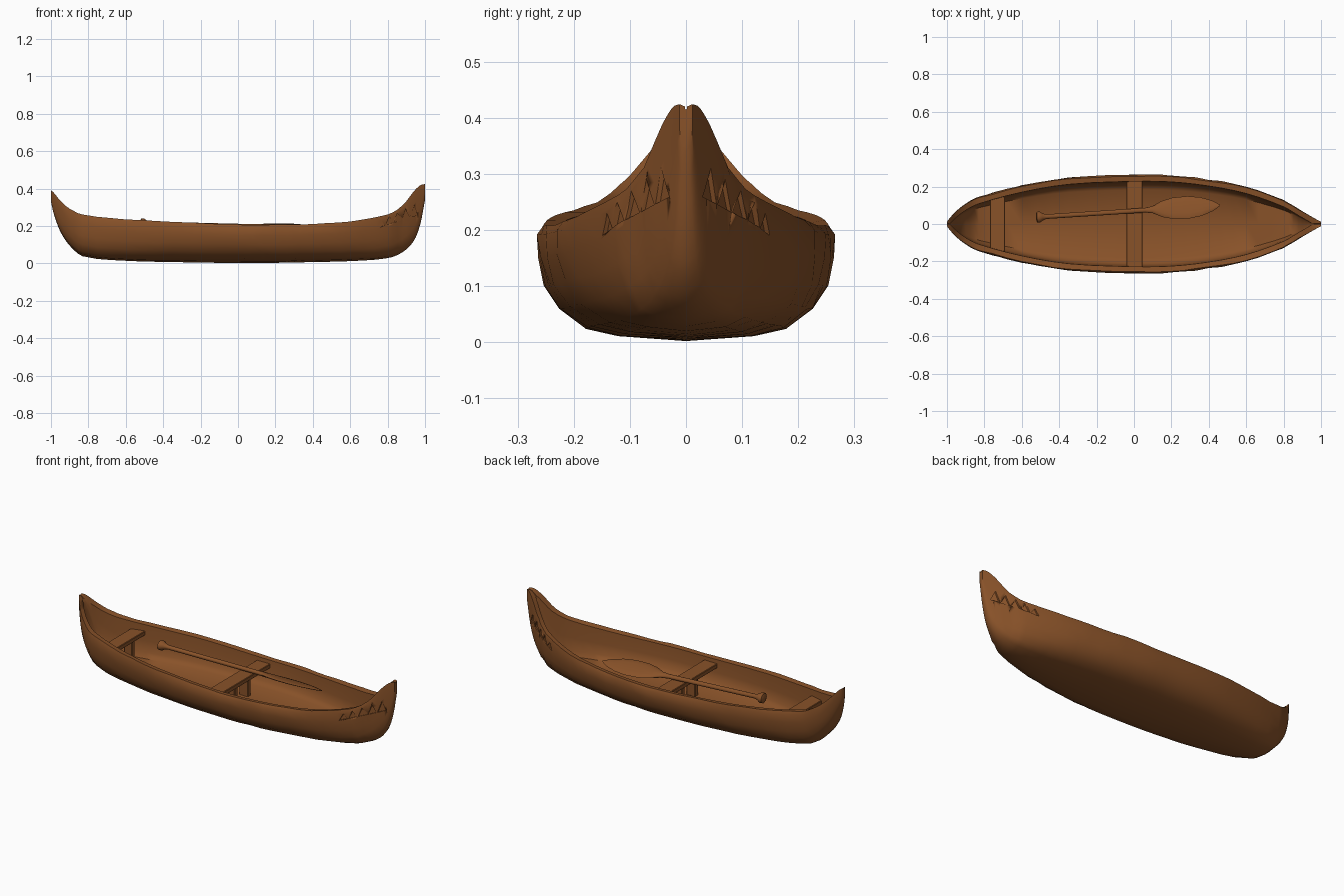
import bpy, bmesh, math, random
from mathutils import Vector, Matrix

random.seed(4)
cube = bpy.data.objects.get("Cube")
if cube:
    bpy.data.objects.remove(cube, do_unlink=True)

wood = bpy.data.materials.new("brown wood")
wood.use_nodes = True
wood.diffuse_color = (0.25, 0.085, 0.022, 1)
wood.node_tree.nodes["Principled BSDF"].inputs["Base Color"].default_value = wood.diffuse_color


def finish(name, bm, angle=40):
    bmesh.ops.recalc_face_normals(bm, faces=bm.faces)
    mesh = bpy.data.meshes.new(name)
    bm.to_mesh(mesh)
    bm.free()
    mesh.materials.append(wood)
    obj = bpy.data.objects.new(name, mesh)
    bpy.context.collection.objects.link(obj)
    bpy.ops.object.select_all(action="DESELECT")
    obj.select_set(True)
    bpy.context.view_layer.objects.active = obj
    bpy.ops.object.shade_smooth_by_angle(angle=math.radians(angle))
    return obj


def loft(rings):
    """Skin closed rings of equal length and cap both ends."""
    bm = bmesh.new()
    loops = [[bm.verts.new(p) for p in ring] for ring in rings]
    count = len(loops[0])
    for a, b in zip(loops, loops[1:]):
        for i in range(count):
            j = (i + 1) % count
            bm.faces.new((a[i], a[j], b[j], b[i]))
    bm.faces.new(loops[0])
    bm.faces.new(loops[-1])
    return bm


# Hull stations: x, half width, rim height, keel height
STATIONS = [
    (-1, .012, .39, .33), (-.985, .032, .378, .265), (-.95, .07, .335, .17),
    (-.9, .108, .292, .095), (-.83, .143, .262, .038), (-.6, .205, .236, .014),
    (-.35, .247, .222, .007), (0, .263, .207, .002), (.2, .26, .207, .003),
    (.4, .238, .211, .007), (.6, .198, .224, .012), (.8, .127, .262, .028),
    (.88, .08, .31, .06), (.94, .045, .385, .12), (.975, .025, .418, .21),
    (1, .012, .424, .34)]


def station(x):
    """Smoothly interpolate the hull measures at x."""
    last = len(STATIONS) - 1
    k = next((i for i in range(last) if x <= STATIONS[i + 1][0]), last - 1)
    a, b = STATIONS[k], STATIONS[k + 1]
    before, after = STATIONS[max(k - 1, 0)], STATIONS[min(k + 2, last)]
    step = b[0] - a[0]
    t = (x - a[0]) / step
    result = []
    for c in (1, 2, 3):
        m0 = (b[c] - before[c]) / (b[0] - before[0]) * step
        m1 = (after[c] - a[c]) / (after[0] - a[0]) * step
        result.append((2*t**3 - 3*t**2 + 1) * a[c] + (t**3 - 2*t**2 + t) * m0
                      + (3*t**2 - 2*t**3) * b[c] + (t**3 - t**2) * m1)
    return result


# Outer section from the keel to the rim, as fractions of width and height
OUTER = [(.45, .04), (.68, .11), (.86, .28), (.95, .48), (1, .72), (1, .92), (.97, 1)]


def outer_width(x, z):
    """Half width of the hull skin at a given height."""
    width, rim, keel = station(x)
    h = (z - keel) / (rim - keel)
    points = [(0, 0)] + OUTER
    for (w0, h0), (w1, h1) in zip(points, points[1:]):
        if h <= h1:
            return width * (w0 + (w1 - w0) * max(h - h0, 0) / (h1 - h0))
    return width * OUTER[-1][0]


def hull_ring(x):
    width, rim, keel = station(x)
    rough = .003 if abs(x) < .9 else 0

    def jitter():
        return random.uniform(-rough, rough)

    inside = max(width - .035, .002)
    depth = min(1, max(0, (inside - .004) / .05))
    floor = (rim - .008) * (1 - depth) + max(.06, keel + .03) * depth
    lip = rim - .004
    half = [(width * w + jitter(), keel + (rim - keel) * h + jitter() / 2) for w, h in OUTER]
    half += [(inside, lip), (inside * .98, floor + (lip - floor) * .5),
             (inside * .93, floor + (lip - floor) * .15), (inside * .8, floor)]
    ring = [(x, 0, keel)] + [(x, y, z) for y, z in half]
    ring += [(x, 0, floor - .002)] + [(x, -y, z) for y, z in reversed(half)]
    return ring


xs = [a[0] + (b[0] - a[0]) * i / 3 for a, b in zip(STATIONS, STATIONS[1:]) for i in range(3)]
hull = finish("hull", loft([hull_ring(x) for x in xs + [1]]), 50)

# Carved zigzag teeth on both sides of the bow
cutters = bmesh.new()
TEETH = 5
for side in (-1, 1):
    for i in range(TEETH):
        x0 = .745 + .044 * i
        x1 = x0 + .04
        base = .19 + .014 * i
        peak = base + .04 + .006 * i
        corners = [(x0, base), (x1, base + .013), (x0 + .02, peak)]
        rows = []
        for offset in (-.008, .03):
            rows.append([cutters.verts.new((x, side * (outer_width(x, z) + offset), z))
                         for x, z in corners])
        cutters.faces.new(rows[0])
        cutters.faces.new(rows[1])
        for a in range(3):
            b = (a + 1) % 3
            cutters.faces.new((rows[0][a], rows[0][b], rows[1][b], rows[1][a]))
tooth_cutter = finish("tooth_cutter", cutters)
tooth_cutter.hide_render = True
tooth_cutter.hide_set(True)
carving = hull.modifiers.new("bow carving", "BOOLEAN")
carving.operation = "DIFFERENCE"
carving.solver = "EXACT"
carving.object = tooth_cutter


def box(name, low, high):
    low, high = Vector(low), Vector(high)
    bm = bmesh.new()
    bmesh.ops.create_cube(bm, size=1)
    bmesh.ops.scale(bm, vec=high - low, verts=bm.verts)
    bmesh.ops.translate(bm, vec=(low + high) / 2, verts=bm.verts)
    bmesh.ops.bevel(bm, geom=bm.edges[:], offset=.003, segments=1, affect="EDGES")
    return finish(name, bm, 30)


# Bench planks on short posts
for name, x0, x1, reach, top in (("middle_bench", -.04, .045, .235, .182),
                                 ("stern_bench", -.77, -.69, .148, .205)):
    box(name, (x0, -reach, top - .025), (x1, reach, top))
    for label, y in (("right", -.06), ("left", .06)):
        box(name + "_post_" + label, (x0 + .015, y - .014, .05),
            (x1 - .015, y + .014, top - .02))

# Paddle: distance along, half width, half thickness
PADDLE = [(-.525, .016, .014), (-.52, .03, .026), (-.505, .031, .027), (-.49, .02, .018),
          (-.47, .013, .012), (.06, .013, .012), (.1, .02, .012), (.15, .045, .01),
          (.21, .06, .008), (.29, .063, .007), (.36, .052, .006), (.42, .03, .005),
          (.46, .004, .003)]
SIDES = 12
rings = []
for s, w, h in PADDLE:
    angles = [math.tau * i / SIDES for i in range(SIDES)]
    rings.append([(s, w * math.cos(a), h * math.sin(a)) for a in angles])
paddle = loft(rings)
place = (Matrix.Translation((0, .07, .2)) @ Matrix.Rotation(.065, 4, "Z")
         @ Matrix.Rotation(.025, 4, "Y") @ Matrix.Rotation(-.3, 4, "X"))
bmesh.ops.transform(paddle, matrix=place, verts=paddle.verts)
finish("paddle", paddle, 50)
